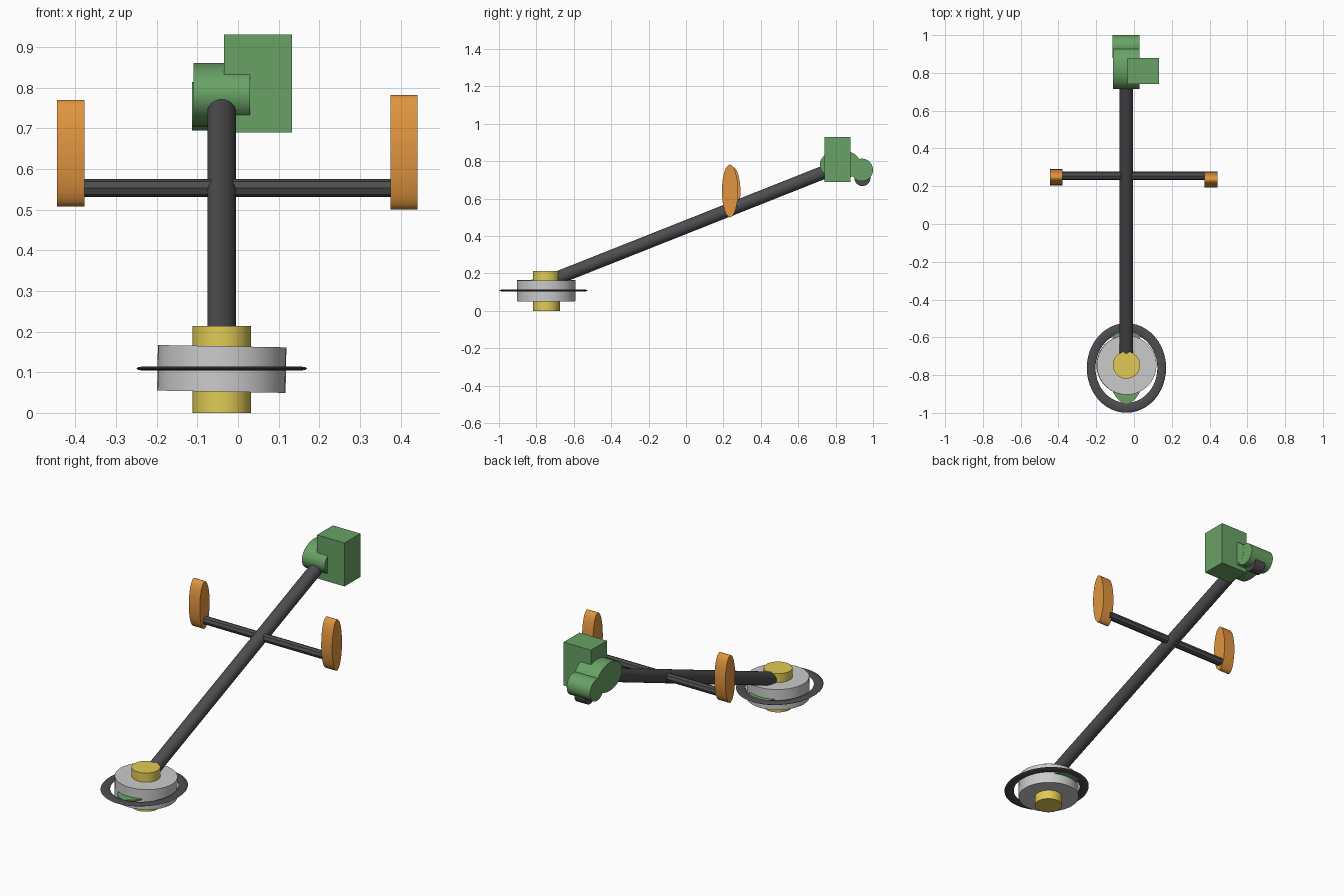
import bpy
from math import pi
from mathutils import Vector

if "Cube" in bpy.data.objects:
    bpy.data.objects.remove(bpy.data.objects["Cube"])

CX, HY = -0.04, -0.747   # shaft x, cutting head y


def material(name, rgb):
    m = bpy.data.materials.new(name)
    m.diffuse_color = (*rgb, 1)
    m.use_nodes = True
    m.node_tree.nodes["Principled BSDF"].inputs["Base Color"].default_value = m.diffuse_color
    return m


DARK = material("dark_metal", (0.075, 0.075, 0.08))
GREEN = material("green_plastic", (0.14, 0.36, 0.13))
ORANGE = material("orange_rubber", (0.75, 0.30, 0.05))
YELLOW = material("yellow_metal", (0.75, 0.60, 0.09))


def finish(name, mat):
    ob = bpy.context.object
    ob.name = name
    if mat:
        ob.data.materials.append(mat)
    bpy.ops.object.transform_apply(location=False, rotation=True, scale=True)
    bpy.ops.object.shade_smooth_by_angle(angle=0.7)
    return ob


def upright(name, loc, rx, ry, h, mat, tilt=0.0):
    """Elliptical cylinder standing along z."""
    bpy.ops.mesh.primitive_cylinder_add(vertices=40, location=loc, rotation=(0, tilt, 0))
    bpy.context.object.scale = (rx, ry, h / 2)
    return finish(name, mat)


def sideways(name, loc, ry, rz, width, mat):
    """Elliptical cylinder lying along x."""
    bpy.ops.mesh.primitive_cylinder_add(vertices=32, location=loc, rotation=(0, pi / 2, 0))
    bpy.context.object.scale = (rz, ry, width / 2)
    return finish(name, mat)


def rod(name, a, b, r, mat, sides):
    """Straight rod between two points."""
    a, b = Vector(a), Vector(b)
    bpy.ops.mesh.primitive_cylinder_add(
        vertices=sides, radius=r, depth=(b - a).length, location=(a + b) / 2,
        rotation=(b - a).to_track_quat('Z', 'Y').to_euler())
    return finish(name, mat)


# cutting head: hub, drum, flat blade and guard ring
upright("head_hub", (CX, HY, 0.107), 0.072, 0.072, 0.214, YELLOW)
upright("head_drum", (CX, HY, 0.108), 0.158, 0.157, 0.112, None, tilt=0.018)
upright("head_blade", (CX, -0.745, 0.108), 0.10, 0.205, 0.008, GREEN)
bpy.ops.mesh.primitive_torus_add(location=(CX, -0.762, 0.109), major_segments=48,
                                 minor_segments=10, major_radius=0.89, minor_radius=0.11)
bpy.context.object.scale = (0.21, 0.237, 0.05)
finish("guard_ring", DARK)

# long shaft and handlebar
rod("shaft", (CX, -0.72, 0.163), (CX, 0.80, 0.766), 0.0355, DARK, 24)
rod("handlebar", (-0.39, 0.255, 0.553), (0.39, 0.255, 0.553), 0.0225, DARK, 8)

# grips
for side, x, y, z, h in (("left", -0.411, 0.248, 0.639, 0.131),
                         ("right", 0.408, 0.235, 0.641, 0.141)):
    sideways(side + "_grip", (x, y, z), 0.043, h, 0.067, ORANGE)

# motor: oval housing, fuel box, rear cylinder and exhaust stub
sideways("motor_housing", (CX, 0.825, 0.782), 0.11, 0.078, 0.14, GREEN)
bpy.ops.mesh.primitive_cube_add(size=1, location=(0.049, 0.81, 0.81))
bpy.context.object.scale = (0.168, 0.138, 0.24)
finish("fuel_box", GREEN)
sideways("rear_cylinder", (-0.042, 0.94, 0.754), 0.06, 0.06, 0.143, GREEN)
sideways("exhaust_stub", (CX, 0.943, 0.71), 0.043, 0.043, 0.065, DARK)
